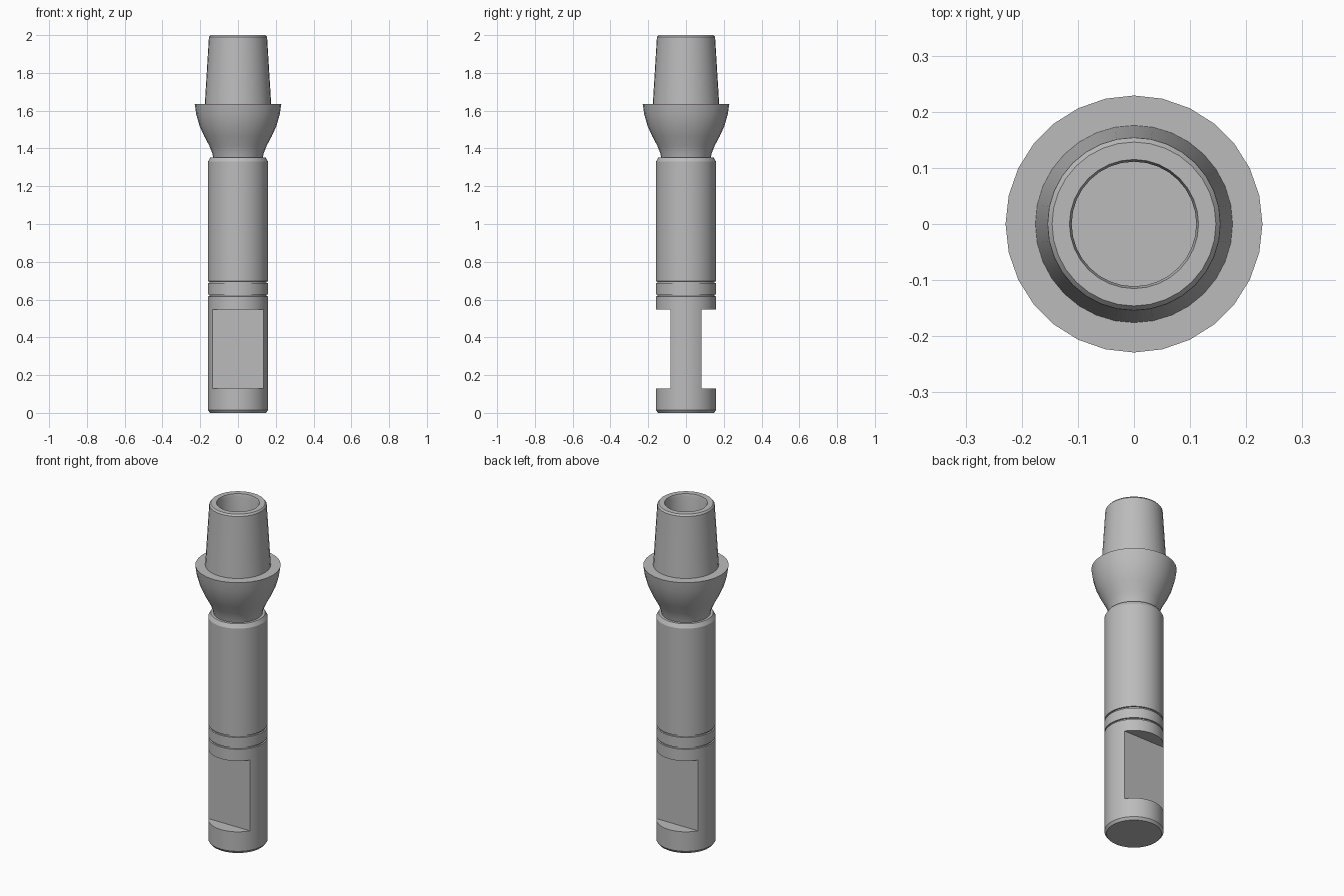
import bpy, bmesh, math

cube = bpy.data.objects.get("Cube")
if cube:
    bpy.data.objects.remove(cube, do_unlink=True)

steel = bpy.data.materials.new("grey steel")
steel.use_nodes = True
GREY = (0.5, 0.5, 0.5, 1)
steel.diffuse_color = GREY
steel.node_tree.nodes["Principled BSDF"].inputs["Base Color"].default_value = GREY


def lathe(name, profile, sides):
    """Revolve an (r, z) profile, listed bottom to top, and cap both ends."""
    bm = bmesh.new()
    rings = [[bm.verts.new((r * math.cos(math.tau * i / sides),
                            r * math.sin(math.tau * i / sides), z))
              for i in range(sides)] for r, z in profile]
    for low, high in zip(rings, rings[1:]):
        for i in range(sides):
            j = (i + 1) % sides
            bm.faces.new((low[i], low[j], high[j], high[i]))
    bm.faces.new(rings[0][::-1])
    bm.faces.new(rings[-1])
    mesh = bpy.data.meshes.new(name)
    bm.to_mesh(mesh)
    bm.free()
    obj = bpy.data.objects.new(name, mesh)
    bpy.context.collection.objects.link(obj)
    mesh.materials.append(steel)
    return obj


def select(obj):
    bpy.ops.object.select_all(action='DESELECT')
    obj.select_set(True)
    bpy.context.view_layer.objects.active = obj


def cut_box(obj, center, size):
    bpy.ops.mesh.primitive_cube_add(size=1, location=center)
    cutter = bpy.context.object
    cutter.scale = size
    cutter.hide_render = True
    select(obj)
    mod = obj.modifiers.new("flat", 'BOOLEAN')
    mod.operation = 'DIFFERENCE'
    mod.solver = 'EXACT'
    mod.object = cutter
    bpy.ops.object.modifier_apply(modifier=mod.name)
    bpy.data.objects.remove(cutter, do_unlink=True)


def smooth(obj):
    select(obj)
    bpy.ops.object.shade_smooth_by_angle(angle=math.radians(28))


# Cylindrical shank with chamfered ends and two thin grooves
R = 0.159
shank_profile = [(0.148, 0), (R, 0.015)]
for z in (0.622, 0.692):
    shank_profile += [(R, z - 0.005), (R - 0.007, z - 0.004),
                      (R - 0.007, z + 0.004), (R, z + 0.005)]
shank_profile += [(R, 1.33), (0.146, 1.353)]
shank = lathe("shank", shank_profile, 40)

# Opposed wrench flats at front and back
for side in (-1, 1):
    cut_box(shank, (0, side * 0.183, 0.339), (0.5, 0.2, 0.418))
smooth(shank)

# Flared collar
collar = lathe("flared_collar", [
    (0.130, 1.345), (0.136, 1.375), (0.152, 1.415), (0.179, 1.465),
    (0.204, 1.52), (0.221, 1.58), (0.229, 1.634)], 28)
smooth(collar)

# Tapered hollow post with a blind bore
post = lathe("tapered_post", [
    (0.176, 1.63), (0.154, 1.99), (0.146, 2.0), (0.115, 2.0),
    (0.111, 1.985), (0.111, 1.64)], 32)
smooth(post)
